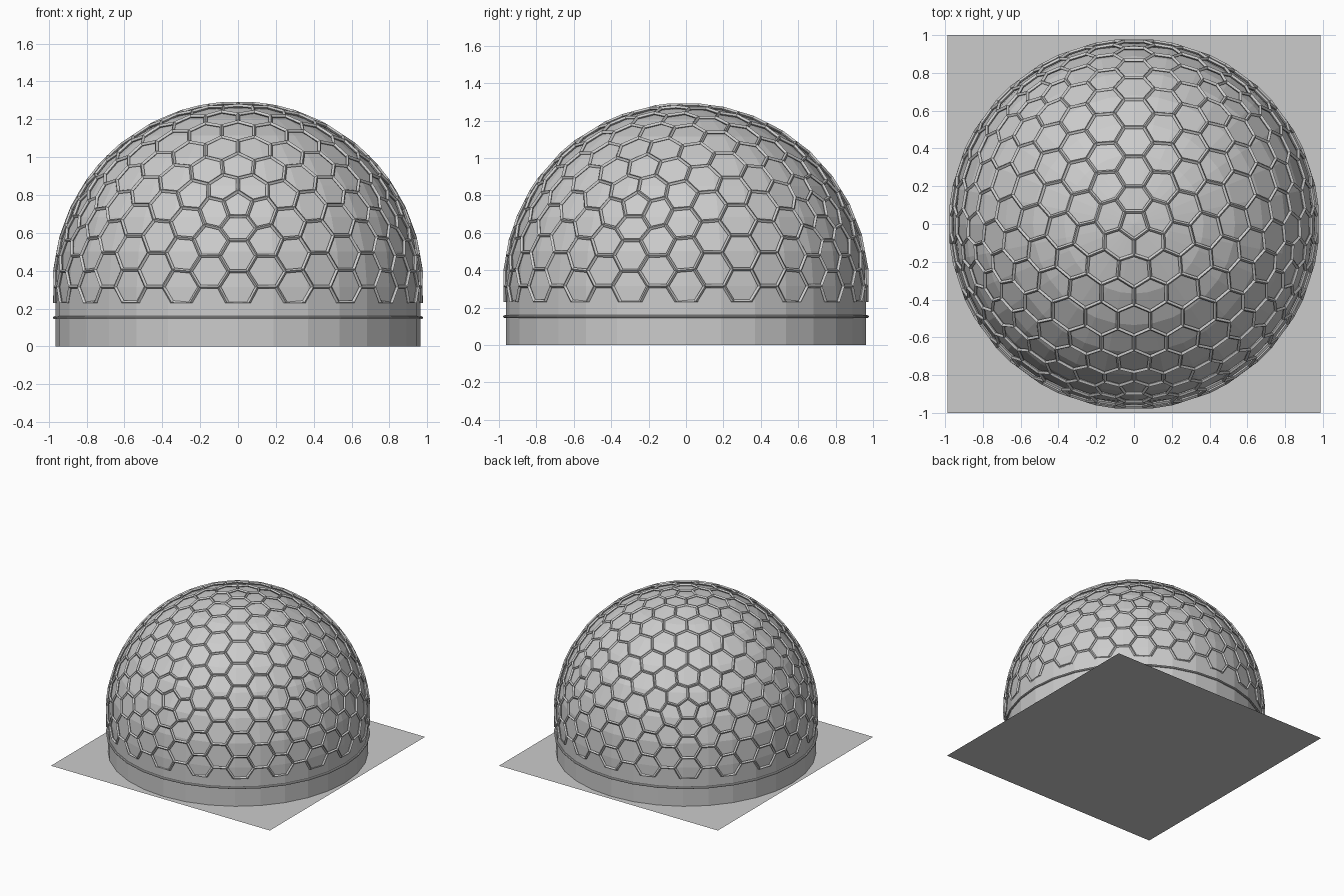
import bpy, bmesh, math
from mathutils import Matrix

if "Cube" in bpy.data.objects:
    bpy.data.objects.remove(bpy.data.objects["Cube"])

CZ = 0.315      # height of the sphere centre
R = 0.963       # shell radius
SEG = 32


def make_object(name, bm):
    mesh = bpy.data.meshes.new(name)
    bm.to_mesh(mesh)
    bm.free()
    obj = bpy.data.objects.new(name, mesh)
    bpy.context.collection.objects.link(obj)
    return obj


def cut_below(bm, z):
    geom = bm.verts[:] + bm.edges[:] + bm.faces[:]
    bmesh.ops.bisect_plane(bm, geom=geom, dist=1e-5, plane_co=(0, 0, z),
                           plane_no=(0, 0, 1), clear_inner=True)


def lathe(name, profile, closed=False):
    bm = bmesh.new()
    rings = [[bm.verts.new((r * math.sin(2 * math.pi * i / SEG),
                            r * math.cos(2 * math.pi * i / SEG), z))
              for i in range(SEG)] for r, z in profile]
    pairs = list(zip(rings, rings[1:]))
    if closed:
        pairs.append((rings[-1], rings[0]))
    for a, b in pairs:
        for i in range(SEG):
            j = (i + 1) % SEG
            bm.faces.new((a[j], a[i], b[i], b[j]))
    bmesh.ops.recalc_face_normals(bm, faces=bm.faces[:])
    return make_object(name, bm)


# Square ground plate
bm = bmesh.new()
bm.faces.new([bm.verts.new(p) for p in
              ((-0.988, -1, 0), (0.988, -1, 0), (0.988, 1, 0), (-0.988, 1, 0))])
make_object("ground_plate", bm)

# Drum wall and its thin band
lathe("drum_wall", [(R, 0), (R, CZ)])
lathe("drum_band", [(0.978 - 0.009 + 0.009 * math.cos(a), 0.152 + 0.008 * math.sin(a))
                    for a in (k * math.pi / 4 for k in range(8))], closed=True)

# Faceted dome shell
bm = bmesh.new()
bmesh.ops.create_uvsphere(bm, u_segments=SEG, v_segments=16, radius=R,
                          matrix=Matrix.Translation((0, 0, CZ)))
cut_below(bm, CZ)
make_object("dome_shell", bm)

# Hexagonal frame: icosphere with every corner truncated at a third of the edge
bm = bmesh.new()
bmesh.ops.create_icosphere(bm, subdivisions=3, radius=1,
                           matrix=Matrix.Rotation(-math.pi / 2, 4, 'Z'))
bmesh.ops.bevel(bm, geom=bm.verts[:], offset=100 / 3, offset_type='PERCENT',
                segments=1, profile=0.5, affect='VERTICES')
for v in bm.verts:
    v.co = v.co.normalized() * 0.971
bm.normal_update()
bmesh.ops.wireframe(bm, faces=bm.faces[:], thickness=0.02, offset=0,
                    use_replace=True, use_even_offset=True)
bmesh.ops.translate(bm, verts=bm.verts[:], vec=(0, 0, CZ))
cut_below(bm, 0.23)
make_object("hexagon_frame", bm)

# Thin floor markings inside the dome
bm = bmesh.new()
bmesh.ops.create_cube(bm, size=1, matrix=Matrix.Translation((-0.05, 0, 0.002))
                      @ Matrix.Diagonal((0.01, 1.86, 0.004, 1)))
make_object("floor_line", bm)
for side in (-1, 1):
    ring = lathe("floor_ring", [(0.075, 0.0), (0.075, 0.004), (0.065, 0.004), (0.065, 0.0)],
                 closed=True)
    ring.location = (0, 0.71 * side, 0)
